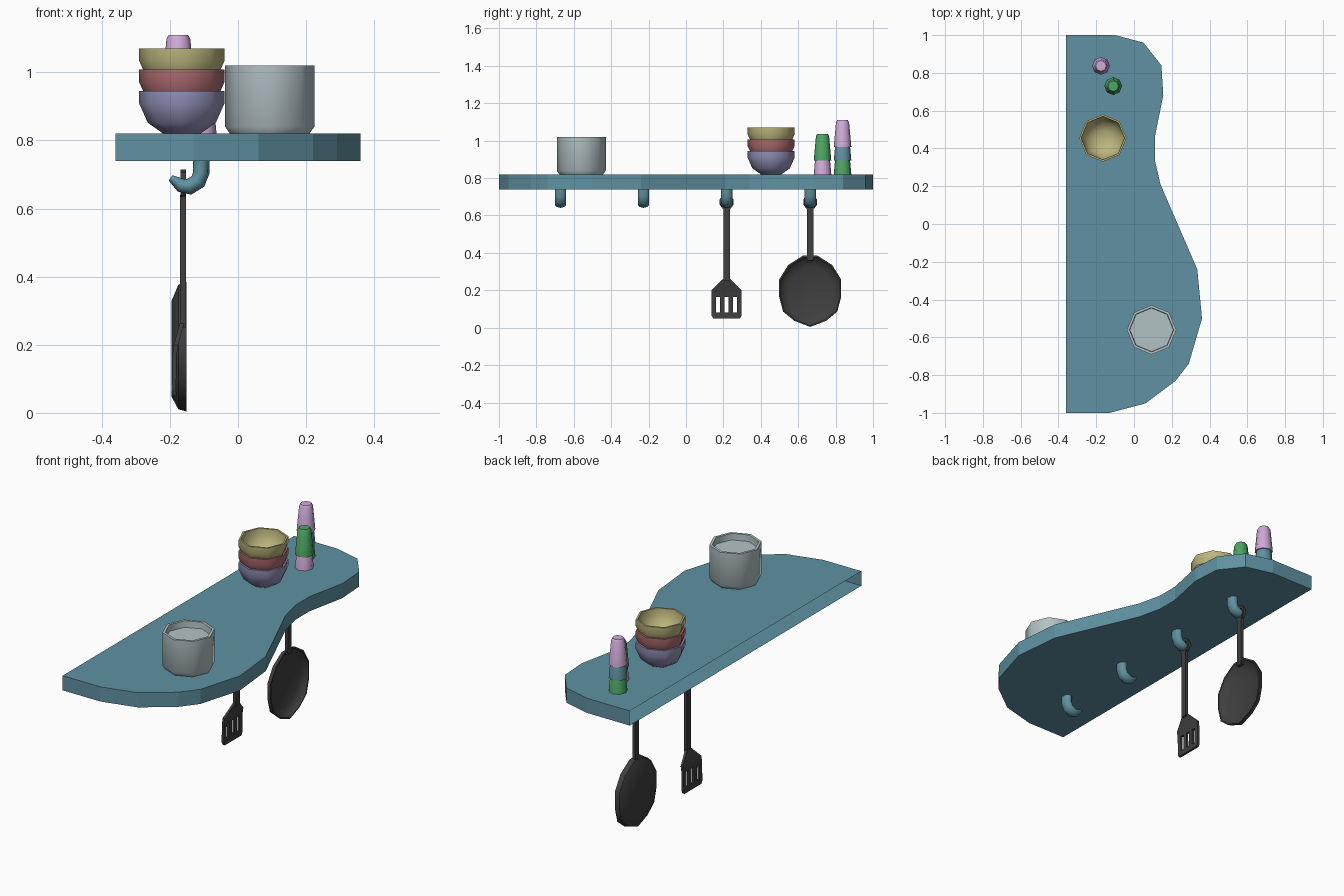
import bpy, bmesh, math
from mathutils import Vector

if "Cube" in bpy.data.objects:
    bpy.data.objects.remove(bpy.data.objects["Cube"])


def material(name, r, g, b):
    m = bpy.data.materials.new(name)
    m.use_nodes = True
    m.diffuse_color = (r, g, b, 1)
    bsdf = next(n for n in m.node_tree.nodes if n.type == 'BSDF_PRINCIPLED')
    bsdf.inputs["Base Color"].default_value = (r, g, b, 1)
    return m


TEAL = material("teal", .115, .285, .36)
PINK = material("pink", .63, .40, .69)
GREEN = material("green", .075, .38, .125)
YELLOW = material("straw_yellow", .51, .47, .21)
RED = material("dusty_red", .43, .15, .16)
PURPLE = material("lavender", .30, .295, .50)
GREY = material("pale_grey", .45, .54, .56)
BLACK = material("charcoal", .05, .05, .05)


def finish(bm, name, mat, smooth=None):
    """Turn a bmesh into a named, coloured object."""
    mesh = bpy.data.meshes.new(name)
    bm.to_mesh(mesh)
    bm.free()
    mesh.materials.append(mat)
    ob = bpy.data.objects.new(name, mesh)
    bpy.context.collection.objects.link(ob)
    if smooth:
        bpy.ops.object.select_all(action='DESELECT')
        ob.select_set(True)
        bpy.context.view_layer.objects.active = ob
        bpy.ops.object.shade_smooth_by_angle(angle=math.radians(smooth))
    return ob


def loft(rings, name, mat, smooth=None):
    """Skin a list of rings of points and cap both ends."""
    bm = bmesh.new()
    loops = [[bm.verts.new(p) for p in ring] for ring in rings]
    n = len(loops[0])
    for a, b in zip(loops, loops[1:]):
        for i in range(n):
            j = (i + 1) % n
            bm.faces.new((a[i], a[j], b[j], b[i]))
    bm.faces.new(loops[0])
    bm.faces.new(loops[-1])
    bmesh.ops.recalc_face_normals(bm, faces=bm.faces)
    return finish(bm, name, mat, smooth)


def lathe(profile, x, y, z, name, mat, sides=8):
    """Spin a (radius, height) profile around a vertical axis."""
    turn = [math.tau * i / sides for i in range(sides)]
    rings = [[(x + r * math.cos(a), y + r * math.sin(a), z + h) for a in turn]
             for r, h in profile]
    return loft(rings, name, mat, 50)


def thicken(bm, depth):
    """Give flat sheets facing along x a thickness centred on the sheet."""
    for v in bm.verts:
        v.co.x -= depth / 2
    result = bmesh.ops.extrude_face_region(bm, geom=bm.faces[:], use_keep_orig=True)
    for v in result["geom"]:
        if isinstance(v, bmesh.types.BMVert):
            v.co.x += depth
    bmesh.ops.recalc_face_normals(bm, faces=bm.faces)


# Shelf board with a wavy front and an open back
outline = [(-.36, 1), (-.1, 1), (.05, .96), (.145, .84), (.155, .68), (.11, .46),
           (.11, .34), (.14, .21), (.335, -.24), (.36, -.5), (.29, -.74),
           (.22, -.83), (.06, -.95), (-.13, -1), (-.36, -1)]
shelf = loft([[(x, y, z) for x, y in outline] for z in (.74, .82)], "shelf_board", TEAL)
bm = bmesh.new()
bm.from_mesh(shelf.data)
back = [f for f in bm.faces if f.normal.x < -.9]
bmesh.ops.delete(bm, geom=back, context='FACES_ONLY')
bm.to_mesh(shelf.data)
bm.free()

# Pot with a shallow recessed top
lathe([(.117, 0), (.131, .02), (.131, .2), (.117, .2), (.115, .165)],
      .093, -.56, .82, "pot", GREY)

# Stacked bowls
bowl = [(.055, 0), (.1, .032), (.125, .088), (.125, .125),
        (.115, .125), (.113, .088), (.09, .04), (.045, .012)]
for i, (label, mat) in enumerate((("lower", PURPLE), ("middle", RED), ("upper", YELLOW))):
    lathe(bowl, -.165, .455, .82 + .0625 * i, label + "_bowl", mat)

# Upturned cups in two stacks
cup = [(.047, 0), (.035, .132), (.028, .144)]
stacks = (("tall", -.175, .837, (GREEN, TEAL, PINK)), ("short", -.11, .73, (PINK, GREEN)))
for label, x, y, mats in stacks:
    for i, mat in enumerate(mats):
        lathe(cup, x, y, .82 + .073 * i, f"{label}_stack_cup_{i + 1}", mat)

# Hooks: an oval section swept along a curl
hook_path = [(-.108, .74, 1), (-.108, .705, 1), (-.117, .68, 1), (-.143, .664, 1),
             (-.168, .668, .85), (-.198, .69, .4)]


def hook(y, name):
    pts = [Vector((x, 0, z)) for x, z, s in hook_path]
    rings = []
    for i, p in enumerate(pts):
        t = (pts[min(i + 1, len(pts) - 1)] - pts[max(i - 1, 0)]).normalized()
        if i == 0:
            t = Vector((0, 0, -1))
        side = t.cross(Vector((0, 1, 0)))
        s = hook_path[i][2]
        rings.append([p + side * .024 * s * math.cos(a) + Vector((0, y + .032 * s * math.sin(a), 0))
                      for a in (math.tau * k / 10 for k in range(10))])
    loft(rings, name, TEAL, 60)


PAN_Y, SPATULA_Y = .664, .217
for i, y in enumerate((-.671, -.227, SPATULA_Y, PAN_Y)):
    hook(y, f"hook_{i + 1}")


# Handle with a hanging ring
def handle(y, bottom, name):
    loft([[(-.161 + dx, y + dy, z) for dx, dy in
           ((-.009, -.017), (.009, -.017), (.009, .017), (-.009, .017))]
          for z in (bottom, .64)], name + "_handle", BLACK)
    bm = bmesh.new()
    turn = [math.tau * (i + .5) / 10 for i in range(10)]
    outer, inner = ([bm.verts.new((-.161, y + ry * math.cos(a), .672 + rz * math.sin(a)))
                     for a in turn] for ry, rz in ((.039, .042), (.027, .028)))
    for i in range(10):
        j = (i + 1) % 10
        bm.faces.new((outer[i], outer[j], inner[j], inner[i]))
    thicken(bm, .016)
    finish(bm, name + "_ring", BLACK)


handle(PAN_Y, .36, "pan")
handle(SPATULA_Y, .25, "spatula")

# Pan: mirrored half outline lofted from base to rim, then into the hollow
half = [(.04, .385), (.118, .335), (.166, .257), (.166, .166), (.145, .086), (.085, .037)]
rim = half + [(0, .004)] + [(-w, z) for w, z in reversed(half)]


def pan_ring(x, scale):
    return [(x, PAN_Y + w * scale, .17 + (z - .17) * scale) for w, z in rim]


loft([pan_ring(-.195, .74), pan_ring(-.175, .96), pan_ring(-.151, 1),
      pan_ring(-.151, .96), pan_ring(-.168, .9), pan_ring(-.186, .7)],
     "pan_body", BLACK, 45)

# Spatula blade: a curved sheet with three slots left out
columns = [-.08, -.056, -.034, -.011, .011, .034, .056, .08]
rows = [(.05, .9, -.187), (.065, 1, -.188), (.08, 1, -.188), (.165, 1, -.187),
        (.2, 1, -.182), (.262, .22, -.165)]
bm = bmesh.new()
grid = [[bm.verts.new((x, SPATULA_Y + c * s, z)) for c in columns] for z, s, x in rows]
for r in range(len(rows) - 1):
    for c in range(len(columns) - 1):
        if r == 2 and c % 2:
            continue
        bm.faces.new((grid[r][c], grid[r][c + 1], grid[r + 1][c + 1], grid[r + 1][c]))
thicken(bm, .013)
finish(bm, "spatula_blade", BLACK, 30)
